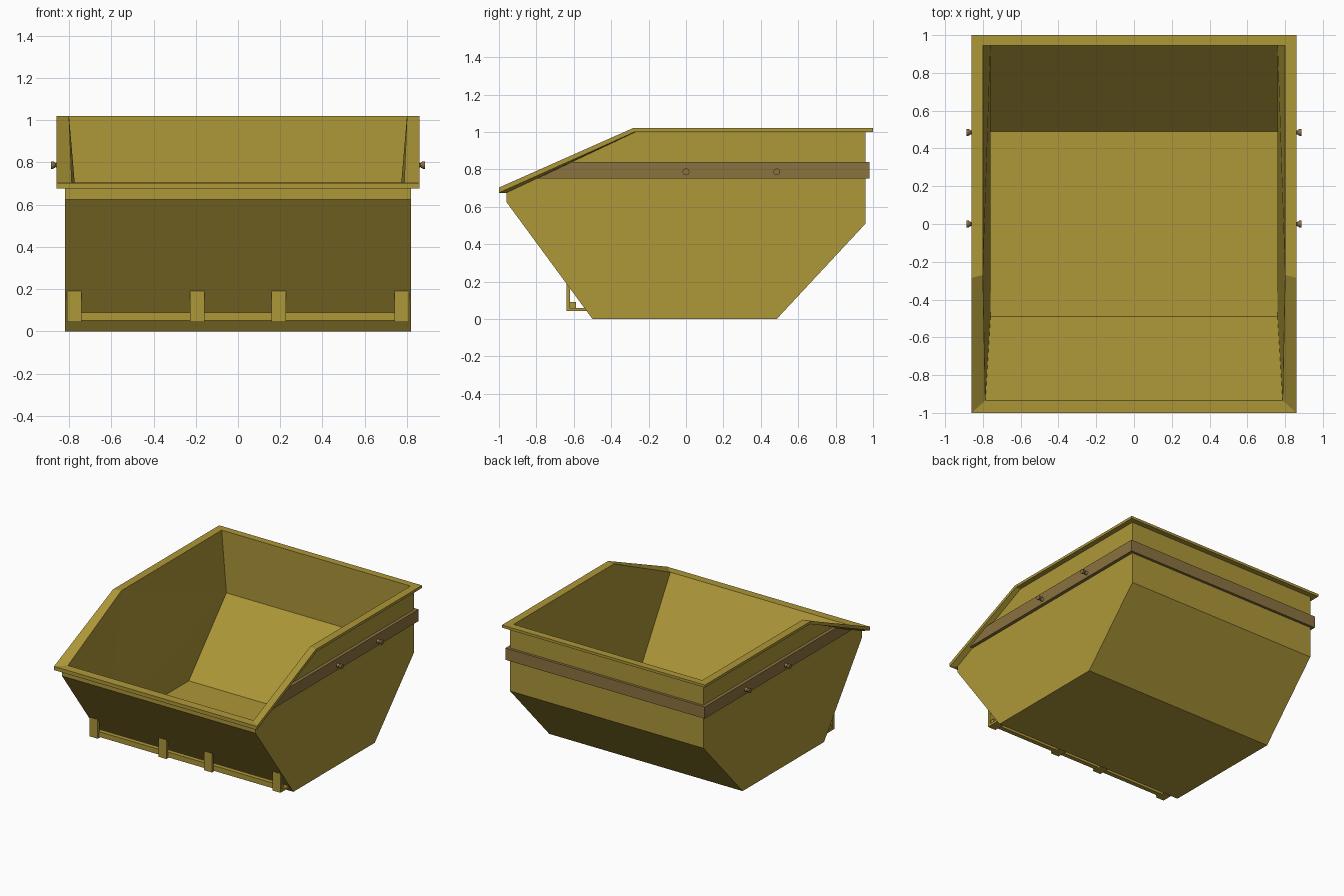
import bpy, bmesh
from math import pi
from mathutils import Matrix

if "Cube" in bpy.data.objects:
    bpy.data.objects.remove(bpy.data.objects["Cube"])


def material(name, rgb):
    m = bpy.data.materials.new(name)
    m.diffuse_color = (*rgb, 1)
    m.use_nodes = True
    m.node_tree.nodes["Principled BSDF"].inputs["Base Color"].default_value = m.diffuse_color
    return m


PAINT = material("yellow_paint", (0.42, 0.31, 0.04))
BROWN = material("brown_steel", (0.26, 0.17, 0.05))


def finish(bm, name, mat):
    bmesh.ops.remove_doubles(bm, verts=bm.verts, dist=1e-5)
    bmesh.ops.recalc_face_normals(bm, faces=bm.faces)
    me = bpy.data.meshes.new(name)
    bm.to_mesh(me)
    bm.free()
    me.materials.append(mat)
    ob = bpy.data.objects.new(name, me)
    bpy.context.collection.objects.link(ob)
    return ob


def prism(bm, profile, x0, x1):
    """Extrude a (y, z) profile along x."""
    a = [bm.verts.new((x0, y, z)) for y, z in profile]
    b = [bm.verts.new((x1, y, z)) for y, z in profile]
    bm.faces.new(a)
    bm.faces.new(b[::-1])
    for i in range(len(a)):
        j = (i + 1) % len(a)
        bm.faces.new((a[i], a[j], b[j], b[i]))


def rect(y0, y1, z0, z1):
    return [(y0, z0), (y1, z0), (y1, z1), (y0, z1)]


# skip body: half side points (x, y, z), right side, mirrored to the left
lip_in = [(.80, .945, 1.02), (.80, -.27, 1.02), (.787, -.935, .705)]
lip_out = [(.86, 1, 1.02), (.86, -.285, 1.02), (.86, -1, .703)]
lip_low = [(.86, 1, 1.0), (.86, -.275, 1.0), (.86, -1, .675)]
hull_top = [(.82, .96, 1.0), (.82, -.27, 1.0), (.82, -.96, .675)]
hull_low = [(.82, -.96, .625), (.82, -.5, 0), (.82, .485, 0), (.82, .96, .51)]
tub_low = [(.76, -.49, .05), (.76, .49, .05), (.76, .945, .55)]

bm = bmesh.new()


def face(points):
    bm.faces.new([bm.verts.new(p) for p in points])


def flip(p):
    return (-p[0], p[1], p[2])


def both(points):
    face(points)
    face([flip(p) for p in reversed(points)])


def span(p, q):
    face([p, q, flip(q), flip(p)])


# rim surfaces
rings = [lip_in, lip_out, lip_low, hull_top]
for r, s in zip(rings, rings[1:]):
    for i in range(2):
        both([r[i], r[i + 1], s[i + 1], s[i]])
    for i in (0, 2):
        span(r[i], s[i])
# outer hull
both(hull_top + hull_low)
chain = [hull_top[2]] + hull_low + [hull_top[0]]
for p, q in zip(chain, chain[1:]):
    span(p, q)
# inner tub
d, e, f = lip_in
a, b, c = tub_low
for tri in ([a, b, c], [a, c, e], [c, d, e], [a, e, f]):
    both(tri)
for p, q in ((f, a), (a, b), (b, c), (c, d)):
    span(p, q)
finish(bm, "skip_body", PAINT)

# reinforcing band: two sides cut to the sloping rim, plus the back
bm = bmesh.new()
side = [(-.80, .75), (.98, .75), (.98, .84), (-.61, .84)]
for s in (-1, 1):
    prism(bm, side, s * .815, s * .845)
prism(bm, rect(.955, .98, .75, .84), -.815, .815)
finish(bm, "reinforcing_band", BROWN)

# lifting pins: spool shaped, narrow in the middle
bm = bmesh.new()
for s in (-1, 1):
    for y in (0, .485):
        for r1, r2, x0, x1 in ((.018, .010, .84, .863), (.010, .018, .863, .876),
                               (.018, .018, .876, .886)):
            m = (Matrix.Translation((s * (x0 + x1) / 2, y, .787))
                 @ Matrix.Rotation(s * pi / 2, 4, 'Y'))
            bmesh.ops.create_cone(bm, cap_ends=True, segments=16, radius1=r1,
                                  radius2=r2, depth=x1 - x0, matrix=m)
finish(bm, "lifting_pins", BROWN)

# front brackets: L-shaped plates
bm = bmesh.new()
ell = [(-.64, .043), (-.525, .043), (-.535, .06), (-.62, .06),
       (-.62, .17), (-.64, .2)]
for x in (-.775, -.193, .193, .775):
    prism(bm, ell, x - .034, x + .034)
finish(bm, "front_brackets", PAINT)

# bar running behind the brackets
bm = bmesh.new()
prism(bm, rect(-.622, -.588, .05, .09), -.80, .80)
finish(bm, "front_crossbar", PAINT)
